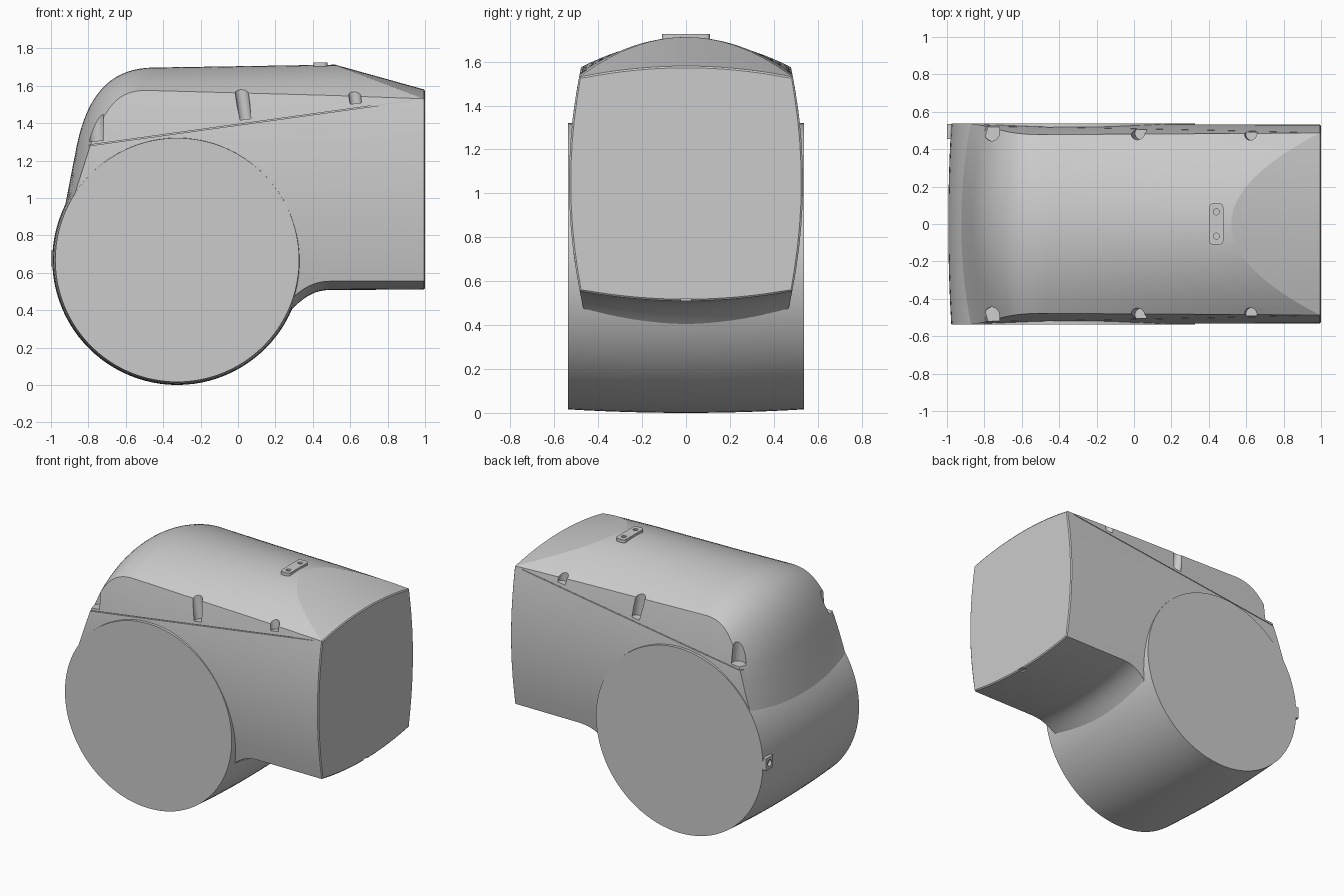
import bpy, bmesh, math
from mathutils import Vector, Matrix
from mathutils.geometry import interpolate_bezier

if "Cube" in bpy.data.objects:
    bpy.data.objects.remove(bpy.data.objects["Cube"], do_unlink=True)

GREY = (0.6, 0.6, 0.6, 1.0)
grey = bpy.data.materials.new("plain_grey")
grey.use_nodes = True
grey.diffuse_color = GREY
grey.node_tree.nodes["Principled BSDF"].inputs["Base Color"].default_value = GREY


def finish(name, bm):
    bmesh.ops.recalc_face_normals(bm, faces=bm.faces)
    mesh = bpy.data.meshes.new(name)
    bm.to_mesh(mesh)
    bm.free()
    mesh.materials.append(grey)
    obj = bpy.data.objects.new(name, mesh)
    bpy.context.collection.objects.link(obj)
    return obj


def activate(obj):
    bpy.ops.object.select_all(action='DESELECT')
    obj.select_set(True)
    bpy.context.view_layer.objects.active = obj


def smooth(obj, degrees=12):
    activate(obj)
    bpy.ops.object.shade_smooth_by_angle(angle=math.radians(degrees))


def cut(obj, bm):
    """Subtract the cutter mesh from the object."""
    cutter = finish("cutter", bm)
    cutter.hide_render = True
    mod = obj.modifiers.new("cut", 'BOOLEAN')
    mod.operation = 'DIFFERENCE'
    mod.solver = 'EXACT'
    mod.object = cutter
    activate(obj)
    bpy.ops.object.modifier_apply(modifier=mod.name)
    bpy.data.objects.remove(cutter, do_unlink=True)


def add_box(bm, centre, size, tilt=0.0):
    m = Matrix.Translation(centre) @ Matrix.Rotation(tilt, 4, 'Y') @ Matrix.Diagonal((*size, 1))
    bmesh.ops.create_cube(bm, size=1, matrix=m)


def add_rod(bm, base, radius, length, axis='Z', tilt=0.0):
    """Cylinder rising from its base point."""
    turn = Matrix.Rotation(math.pi / 2 if axis == 'X' else tilt, 4, 'Y')
    m = Matrix.Translation(base) @ turn @ Matrix.Translation((0, 0, length / 2))
    bmesh.ops.create_cone(bm, cap_ends=True, segments=24, radius1=radius,
                          radius2=radius, depth=length, matrix=m)


def bez(points, n):
    return interpolate_bezier(*[Vector((x, 0, z)) for x, z in points], n)


def line(a, b, n):
    a, b = Vector((a[0], 0, a[1])), Vector((b[0], 0, b[1]))
    return [a.lerp(b, i / (n - 1)) for i in range(n)]


def half_width(z):
    return 0.533 - 0.046 * ((z - 1.05) / 0.48) ** 2


def section_ring(crown, lip, low_lip, low_crown, cols=24, side=10):
    """Closed cross-section: arched top, bulging sides, arched bottom."""
    def arch(edge, mid, u):
        p = edge + (mid - edge) * (1 - u * u)
        return Vector((p.x, u * half_width(edge.z), p.z))

    def flank(t, sign):
        p = lip.lerp(low_lip, t)
        return Vector((p.x, sign * half_width(p.z), p.z))

    us = [2 * i / cols - 1 for i in range(cols + 1)]
    ts = [i / side for i in range(1, side)]
    return ([arch(lip, crown, u) for u in us] + [flank(t, 1) for t in ts]
            + [arch(low_lip, low_crown, -u) for u in us] + [flank(1 - t, -1) for t in ts])


# Guide rails of the housing, running from the open front to the rear
FX = 0.994
N, R, B = 10, 18, 6
crown = (line((FX, 1.58), (0.52, 1.712), 2) + line((0.5, 1.712), (-0.45, 1.697), N)
         + bez([(-0.45, 1.697), (-0.66, 1.695), (-0.80, 1.58), (-0.862, 1.28)], R)[1:]
         + line((-0.862, 1.28), (-0.965, 0.75), B)[1:])
lip = (line((FX, 1.53), (FX, 1.53), 2) + line((0.5, 1.548), (-0.5, 1.575), N)
       + bez([(-0.5, 1.575), (-0.64, 1.57), (-0.70, 1.50), (-0.79, 1.28)], R)[1:]
       + line((-0.79, 1.28), (-0.95, 0.78), B)[1:])
low_lip = (line((FX, 0.555), (FX, 0.555), 2)
           + bez([(0.5, 0.555), (0.40, 0.555), (0.34, 0.52), (0.22, 0.40)], N)
           + line((0.22, 0.40), (-0.55, 0.60), R)[1:]
           + line((-0.55, 0.60), (-0.65, 0.62), B)[1:])
low_crown = (line((FX, 0.51), (FX, 0.51), 2)
             + bez([(0.5, 0.508), (0.40, 0.508), (0.34, 0.47), (0.22, 0.33)], N)
             + line((0.22, 0.33), (-0.55, 0.55), R)[1:]
             + line((-0.55, 0.55), (-0.65, 0.58), B)[1:])

# Housing: loft the rails
bm = bmesh.new()
rings = [[bm.verts.new(p) for p in section_ring(*rail)]
         for rail in zip(crown, lip, low_lip, low_crown)]
count = len(rings[0])
for a, b in zip(rings, rings[1:]):
    for i in range(count):
        j = (i + 1) % count
        bm.faces.new((a[i], a[j], b[j], b[i]))
front = bm.faces.new(rings[0])
bm.faces.new(rings[-1])
bmesh.ops.remove_doubles(bm, verts=bm.verts, dist=0.0005)
bmesh.ops.recalc_face_normals(bm, faces=bm.faces)
front = max(bm.faces, key=lambda f: f.calc_center_median().x)
bmesh.ops.inset_individual(bm, faces=[front], thickness=0.008, depth=0.006)
housing = finish("housing", bm)

# Screw pockets, side seams and the front drain notch
TILT = -0.138
bm = bmesh.new()
for s in (1, -1):
    add_rod(bm, (0.04, s * 0.485, 1.42), 0.035, 0.4, tilt=TILT)
    add_rod(bm, (0.63, s * 0.48, 1.505), 0.032, 0.4, tilt=TILT)
    add_rod(bm, (-0.755, s * 0.49, 1.305), 0.046, 0.4, tilt=TILT / 2)
    add_box(bm, (0.07, s * 0.585, 1.401), (1.75, 0.2, 0.005), TILT)
add_box(bm, (0.99, 0, 0.508), (0.06, 0.045, 0.024))
cut(housing, bm)
smooth(housing)

# Barrel: slightly crowned drum lying across the body
bm = bmesh.new()
HALF, SEG, COLS = 0.537, 96, 12
drum = []
for c in range(COLS + 1):
    u = 2 * c / COLS - 1
    r = 0.652 + 0.016 * (1 - u * u)
    drum.append([bm.verts.new((-0.325 + r * math.cos(k * math.tau / SEG), u * HALF,
                               0.668 + r * math.sin(k * math.tau / SEG))) for k in range(SEG)])
for a, b in zip(drum, drum[1:]):
    for i in range(SEG):
        j = (i + 1) % SEG
        bm.faces.new((a[i], a[j], b[j], b[i]))
bm.faces.new(drum[0])
bm.faces.new(drum[-1])
smooth(finish("barrel", bm))

# Top plate with two screw holes
bm = bmesh.new()
add_box(bm, (0.44, 0, 1.708), (0.075, 0.22, 0.034))
corners = [e for e in bm.edges if abs(e.verts[0].co.z - e.verts[1].co.z) > 0.01]
bmesh.ops.bevel(bm, geom=corners, offset=0.02, segments=4, affect='EDGES', profile=0.5)
plate = finish("top_plate", bm)
bm = bmesh.new()
for s in (1, -1):
    add_rod(bm, (0.44, s * 0.065, 1.714), 0.016, 0.05)
cut(plate, bm)
smooth(plate, 30)

# Rear lug with a hole, on the left side
bm = bmesh.new()
add_box(bm, (-0.97, 0.495, 0.675), (0.06, 0.08, 0.085))
lug = finish("rear_lug", bm)
bm = bmesh.new()
add_rod(bm, (-1.03, 0.495, 0.675), 0.022, 0.05, axis='X')
cut(lug, bm)
smooth(lug, 30)
